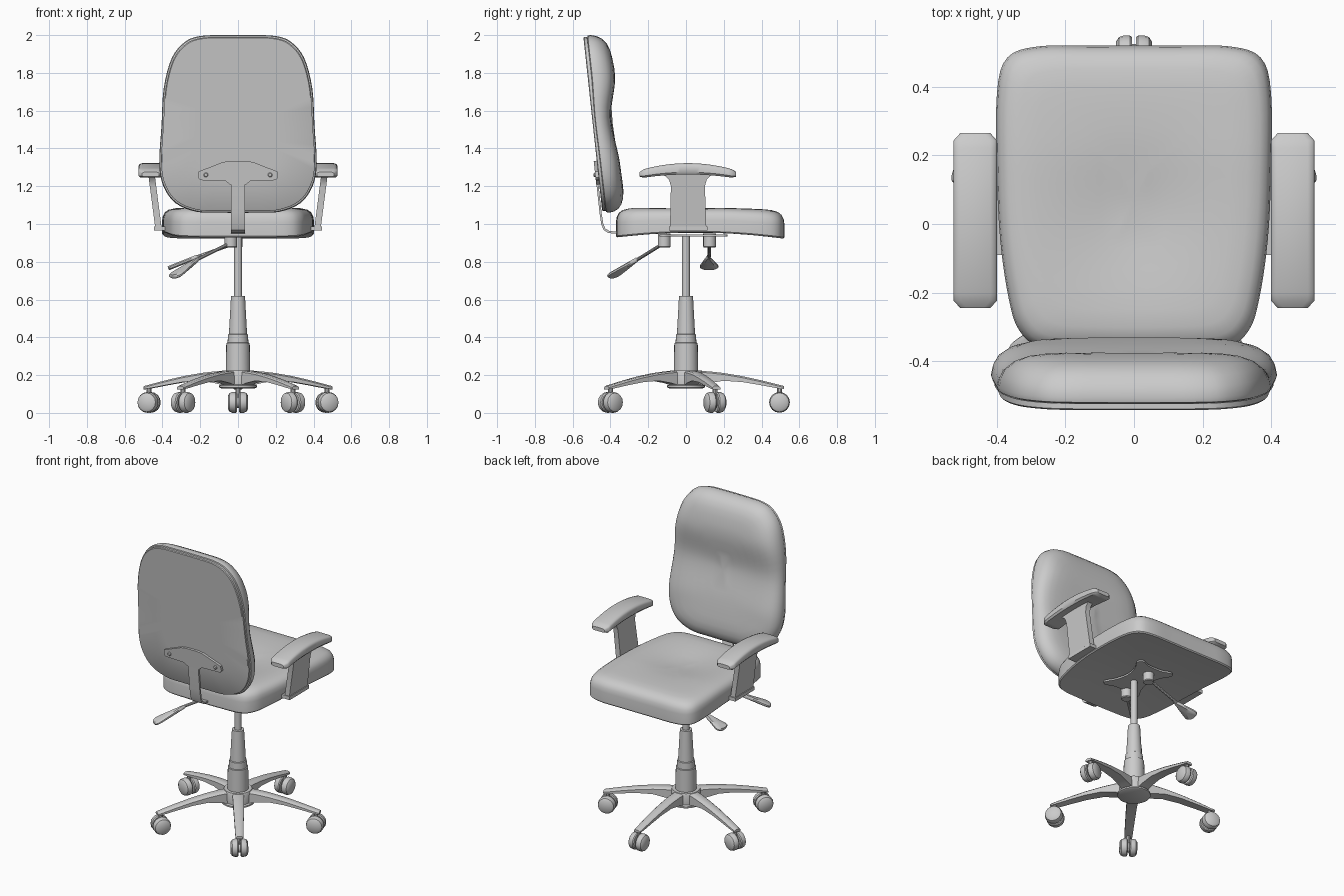
import bpy, bmesh, math
from mathutils import Vector, Matrix

if "Cube" in bpy.data.objects:
    bpy.data.objects.remove(bpy.data.objects["Cube"])


def finish(name, bm, angle=35):
    bmesh.ops.recalc_face_normals(bm, faces=bm.faces)
    me = bpy.data.meshes.new(name)
    bm.to_mesh(me)
    bm.free()
    for p in me.polygons:
        p.use_smooth = True
    me.set_sharp_from_angle(angle=math.radians(angle))
    ob = bpy.data.objects.new(name, me)
    bpy.context.collection.objects.link(ob)
    return ob


def loft(name, rings, angle=35):
    """Skin closed rings of points and close both ends with fans."""
    bm = bmesh.new()
    vr = [[bm.verts.new(p) for p in r] for r in rings]
    n = len(vr[0])
    for a, b in zip(vr, vr[1:]):
        for i in range(n):
            bm.faces.new((a[i], a[(i + 1) % n], b[(i + 1) % n], b[i]))
    for r in (vr[0], vr[-1]):
        c = bm.verts.new(sum((v.co for v in r), Vector()) / n)
        for i in range(n):
            bm.faces.new((r[i], r[(i + 1) % n], c))
    return finish(name, bm, angle)


def prism(name, pts, d0, d1, fn):
    """Extrude a flat outline from d0 to d1, placed by fn(u, v, d)."""
    bm = bmesh.new()
    a, b = ([bm.verts.new(fn(u, v, d)) for u, v in pts] for d in (d0, d1))
    n = len(pts)
    for i in range(n):
        bm.faces.new((a[i], a[(i + 1) % n], b[(i + 1) % n], b[i]))
    bm.faces.new(a)
    bm.faces.new(b)
    return finish(name, bm)


def lathe(name, prof, segs=24, mat=Matrix()):
    rings = [[mat @ Vector((r * math.cos(t), r * math.sin(t), z))
              for t in (2 * math.pi * i / segs for i in range(segs))] for r, z in prof]
    return loft(name, rings)


def smooth(pts, k=4):
    """Closed Catmull-Rom curve through the points."""
    P = [Vector(p) for p in pts]
    out = []
    for i in range(len(P)):
        a, b, c, d = (P[(i + j) % len(P)] for j in (-1, 0, 1, 2))
        for s in range(k):
            t = s / k
            out.append(0.5 * (2 * b + (c - a) * t + (2 * a - 5 * b + 4 * c - d) * t * t
                              + (3 * b - a - 3 * c + d) * t ** 3))
    return out


def pad(name, outline, rings, fn, angle=35):
    """Cushion: outline inset ring by ring (inset, height), placed by fn."""
    us, vs = [p[0] for p in outline], [p[1] for p in outline]
    cu, cv = (max(us) + min(us)) / 2, (max(vs) + min(vs)) / 2
    hu, hv = max(us) - cu, max(vs) - cv
    return loft(name, [[fn(cu + (u - cu) * (1 - i / hu), cv + (v - cv) * (1 - i / hv), h)
                        for u, v in outline] for i, h in rings], angle)


def mirrored(half):
    return half + [(-x, y) for x, y in reversed(half)]


def lerp(table, v):
    for (a, p), (b, q) in zip(table, table[1:]):
        if v <= b:
            t = max(0, (v - a) / (b - a))
            return p + (q - p) * t * t * (3 - 2 * t)
    return table[-1][1]


# seat cushion
def seat_fn(x, y, h):
    bot = 0.955 - 0.03 * ((y - 0.05) / 0.45) ** 2
    top = 1.087 - 0.03 * math.exp(-(x / 0.2) ** 2 - ((y - 0.02) / 0.2) ** 2)
    top -= 0.012 * max(0, (y - 0.2) / 0.3)
    return Vector((x, y, bot + h * (top - bot)))


seat_out = smooth(mirrored([(0.12, -0.37), (0.27, -0.36), (0.335, -0.31), (0.365, -0.22), (0.39, -0.05),
                            (0.4, 0.15), (0.4, 0.38), (0.37, 0.485), (0.28, 0.518), (0.12, 0.52)]))
pad("seat", seat_out, [(0.3, 0), (0.15, 0), (0.006, 0), (0, 0.05), (0, 0.5), (0.004, 0.68), (0.015, 0.82),
                       (0.035, 0.92), (0.07, 0.98), (0.12, 1), (0.18, 1), (0.24, 1), (0.3, 1), (0.36, 1)], seat_fn)


# backrest cushion and its rear shell
def rear(z):
    return -0.443 - (z - 1.06) * 0.108


THICK = [(1.0, 0.118), (1.16, 0.127), (1.3, 0.122), (1.55, 0.1), (1.8, 0.146), (2.0, 0.14)]


def back_fn(x, z, h):
    return Vector((x, rear(z) + h * lerp(THICK, z), z))


back_out = smooth(mirrored([(0.1, 1.06), (0.22, 1.065), (0.33, 1.11), (0.395, 1.2), (0.417, 1.32), (0.405, 1.52),
                            (0.393, 1.72), (0.35, 1.88), (0.28, 1.965), (0.2, 1.995), (0.08, 2.0)]))
pad("backrest_cushion", back_out,
    [(0.02, 0.13), (0.004, 0.17), (0, 0.27), (0.006, 0.5), (0.02, 0.7), (0.045, 0.85), (0.08, 0.94),
     (0.12, 0.98), (0.17, 1), (0.22, 1), (0.28, 1), (0.34, 1), (0.38, 1)], back_fn)
pad("backrest_shell", back_out, [(0.2, 0), (0.015, 0), (0.01, 0.03), (0.01, 0.14), (0.2, 0.14)], back_fn)

# T-shaped back bracket with bolts
cross = mirrored([(0.045, 1.21), (0.065, 1.228), (0.2, 1.232), (0.213, 1.245), (0.208, 1.278), (0.08, 1.328),
                  (0.04, 1.334)])
prism("bracket_crossbar", cross, -0.016, 0.005, lambda u, v, d: (u, rear(v) + d, v))
for s in (-1, 1):
    lathe("bracket_bolt", [(0.012, 0), (0.012, 0.02), (0.008, 0.024)], 12,
          Matrix.Translation((s * 0.17, rear(1.26), 1.26)) @ Matrix.Rotation(math.pi / 2, 4, 'X'))
outer = [(-0.484, 1.32), (-0.474, 1.21), (-0.458, 1.06), (-0.449, 1.0), (-0.436, 0.968), (-0.41, 0.952), (-0.34, 0.947)]
inner = [(-0.34, 0.957), (-0.405, 0.963), (-0.427, 0.976), (-0.438, 1.003), (-0.447, 1.06), (-0.463, 1.21), (-0.472, 1.32)]
prism("bracket_stem", outer + inner, -0.038, 0.038, lambda u, v, d: (d, u, v))

# armrests: pad, slanted post, foot
arm_out = smooth([(s * a, b) for s, a, b in
                  [(1, .045, -.245), (1, .06, -.235), (1, .064, -.21), (1, .064, 0.01), (1, .064, .23), (1, .06, .255),
                   (1, .045, .265), (-1, .045, .265), (-1, .06, .255), (-1, .064, .23), (-1, .064, 0.01),
                   (-1, .064, -.21), (-1, .06, -.235), (-1, .045, -.245)]], 6)
post = [(-0.085, 0.97), (-0.08, 1.2), (-0.09, 1.235), (-0.12, 1.262), (-0.09, 1.285), (0.1, 1.285),
        (0.135, 1.262), (0.11, 1.235), (0.1, 1.2), (0.108, 0.97)]
foot = [(-0.09, 0.965), (0.115, 0.965), (0.115, 0.988), (-0.09, 0.988)]
for s in (-1, 1):
    # pad shaped as stacked strips so that it follows the arch
    def arm_fn(x, y, h):
        k = ((y - 0.01) / 0.255) ** 2
        return Vector((s * (0.463 + x), y, 1.262 - 0.02 * k + h * (0.06 - 0.018 * k)))
    bm_rings = []
    for i in range(25):
        t = -1 + i / 12
        e = math.sqrt(max(0, 1 - max(0, (abs(t) * 0.255 - 0.225) / 0.03) ** 2))
        w, g = 0.064 - 0.02 * (1 - e), 0.5 * (0.6 + 0.4 * e)
        sec = [(-w + .01, .5 - g), (w - .01, .5 - g), (w, .5 - g * .6), (w, .5 + g * .5), (w - .006, .5 + g * .82),
               (w - .02, .5 + g), (-w + .02, .5 + g), (-w + .006, .5 + g * .82), (-w, .5 + g * .5), (-w, .5 - g * .6)]
        bm_rings.append([arm_fn(x, 0.01 + 0.255 * t, h) for x, h in sec])
    loft("armrest_pad", bm_rings, 40)
    prism("armrest_post", post, 0, 0.034, lambda u, v, d: (s * (0.403 + (v - 0.97) * 0.13 + d), u, v))
    prism("armrest_foot", foot, 0.38, 0.445, lambda u, v, d: (s * d, u, v))

# mechanism plate under the seat
plate = smooth(mirrored([(0.05, -0.12), (0.11, -0.14), (0.135, -0.115), (0.1, -0.05), (0.08, 0.04), (0.1, 0.13),
                         (0.135, 0.19), (0.11, 0.22), (0.05, 0.2)]))
prism("mechanism_plate", plate, 0.933, 0.944, lambda u, v, d: (u, v, d))


# control levers with paddles
def lever(name, hub, neck, tip, width):
    hub, neck, tip = Vector(hub), Vector(neck), Vector(tip)
    lathe(name + "_hub", [(0.03, -0.025), (0.034, -0.02), (0.034, 0.05)], 16, Matrix.Translation(hub))
    rod = neck - hub
    lathe(name + "_rod", [(0.009, 0), (0.009, rod.length * 1.1)], 10,
          Matrix.Translation(hub) @ rod.to_track_quat('Z', 'Y').to_matrix().to_4x4())
    d = tip - neck
    side = d.cross(Vector((0, 0, 1))).normalized()
    up = side.cross(d).normalized()
    egg = smooth([(0, -0.2), (0.02, 0), (0.7, 0.8), (0.9, 0.85), (0.98, 0.5), (1, 0),
                  (0.98, -0.5), (0.9, -0.85), (0.7, -0.8), (0.02, -0.25)], 3)
    pad(name + "_paddle", [(u, v * width) for u, v in egg], [(0.012, -1), (0, -0.4), (0, 0.4), (0.012, 1)],
        lambda u, v, h: neck + d * u + side * v + up * h * 0.011)


lever("tilt_lever", (-0.038, -0.115, 0.9), (-0.22, -0.26, 0.81), (-0.345, -0.4, 0.72), 0.048)
lever("height_lever", (-0.01, 0.125, 0.9), (-0.22, 0.122, 0.825), (-0.37, 0.122, 0.765), 0.055)

# gas column and hub
lathe("gas_rod", [(0.021, 0.6), (0.021, 0.94)])
lathe("column_cover", [(0.066, 0.14), (0.062, 0.37), (0.055, 0.372), (0.053, 0.415), (0.048, 0.418), (0.037, 0.62)])
lathe("base_hub", [(0.09, 0.13), (0.1, 0.135), (0.1, 0.145), (0.088, 0.15), (0.09, 0.215), (0.085, 0.225), (0.06, 0.225)], 32)

# five star legs with twin casters
section = [(0.05, 0.223, 0.14, 0.036), (0.12, 0.22, 0.158, 0.034), (0.2, 0.211, 0.17, 0.032), (0.3, 0.194, 0.163, 0.03),
           (0.4, 0.172, 0.146, 0.027), (0.48, 0.152, 0.131, 0.025), (0.52, 0.142, 0.125, 0.022)]
tire = [(0.03, 0.006), (0.05, 0.006), (0.055, 0.012), (0.055, 0.03), (0.05, 0.044), (0.036, 0.053)]
for k in range(5):
    R = Matrix.Rotation(math.radians(90 + 72 * k), 4, 'Z')
    loft("base_leg", [[R @ Vector((r, y, z)) for y, z in
                       ((-w, b), (w, b), (w, t - .008), (w - .01, t), (-w + .01, t), (-w, t - .008))]
                      for r, t, b, w in section], 40)
    lathe("caster_stem", [(0.013, 0.06), (0.013, 0.135)], 10, R @ Matrix.Translation((0.495, 0, 0)))
    for s in (-1, 1):
        lathe("caster_wheel", tire, 16, R @ Matrix.Translation((0.495, 0, 0.0555))
              @ Matrix.Rotation(s * math.pi / 2, 4, 'X'))
    lathe("caster_axle", [(0.03, -0.008), (0.03, 0.008)], 12, R @ Matrix.Translation((0.495, 0, 0.0555))
          @ Matrix.Rotation(math.pi / 2, 4, 'X'))
